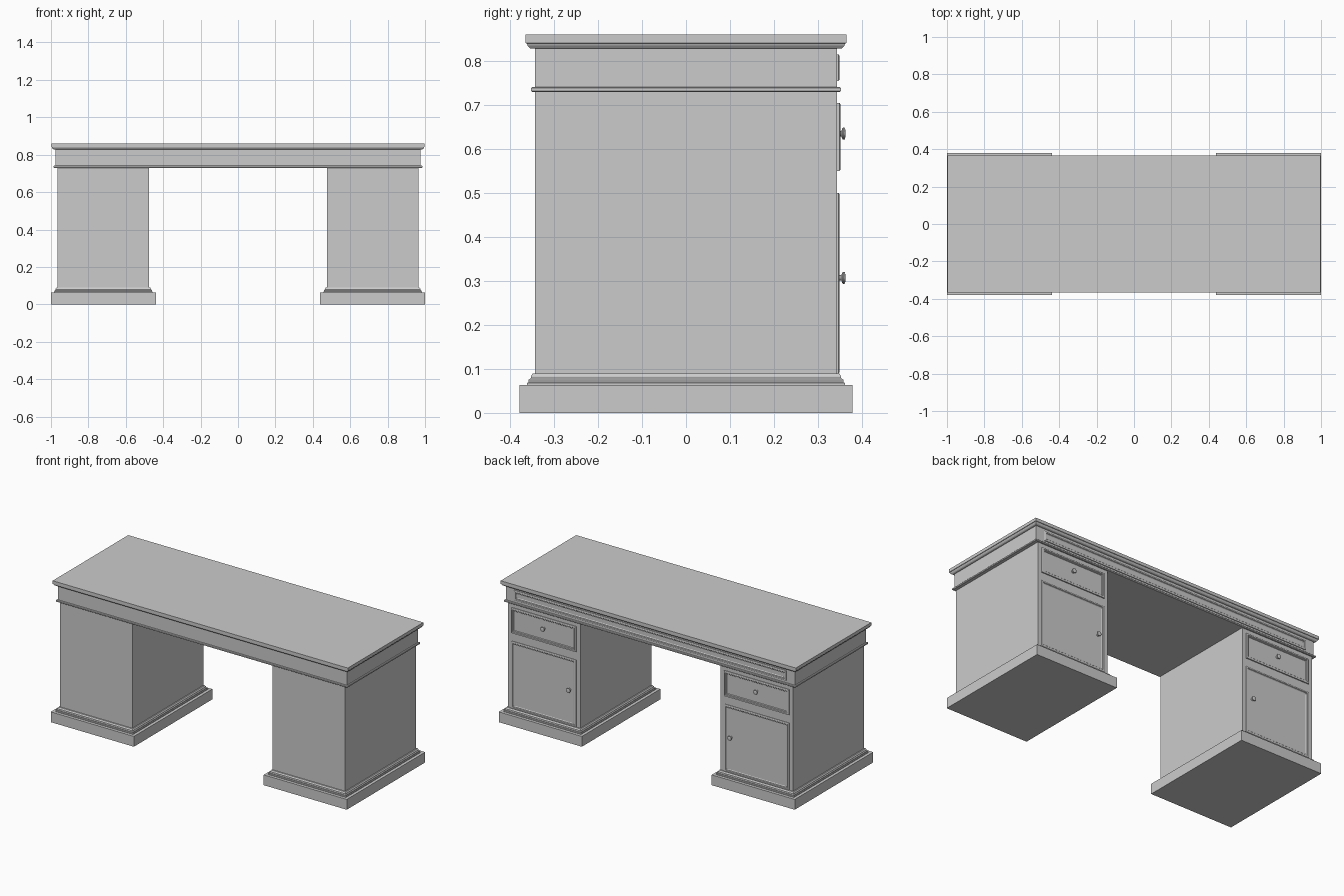
import bpy, bmesh, math

if "Cube" in bpy.data.objects:
    bpy.data.objects.remove(bpy.data.objects["Cube"])


def finish(name, bm, smooth=False):
    bmesh.ops.recalc_face_normals(bm, faces=bm.faces)
    me = bpy.data.meshes.new(name)
    bm.to_mesh(me)
    bm.free()
    ob = bpy.data.objects.new(name, me)
    bpy.context.collection.objects.link(ob)
    if smooth:
        bpy.context.view_layer.objects.active = ob
        ob.select_set(True)
        bpy.ops.object.shade_smooth_by_angle(angle=math.radians(35))
        ob.select_set(False)
    return ob


def loft(name, cx, cy, hx, hy, profile, place):
    """Stack rectangles of half size (hx, hy) grown by offset at each height."""
    bm = bmesh.new()
    rings = []
    for off, h in profile:
        rings.append([bm.verts.new(place(cx + sx * (hx + off), cy + sy * (hy + off), h))
                      for sx, sy in ((-1, -1), (1, -1), (1, 1), (-1, 1))])
    for a, b in zip(rings, rings[1:]):
        for i in range(4):
            j = (i + 1) % 4
            bm.faces.new((a[i], a[j], b[j], b[i]))
    bm.faces.new(rings[0])
    bm.faces.new(rings[-1])
    return finish(name, bm)


def upright(x, y, h):
    return (x, y, h)


def on_back(x, z, h):
    return (x, h, z)


FACE = 0.343  # y of the drawer side


def panel(name, x, z0, z1, hx, out):
    """Moulded frame with a sunken field."""
    prof = [(0, FACE - 0.004), (0, FACE + out - 0.002), (-0.003, FACE + out),
            (-0.010, FACE + out), (-0.013, FACE + out - 0.003),
            (-0.016, FACE + out - 0.003), (-0.019, FACE + 0.001)]
    loft(name, x, (z0 + z1) / 2, hx, (z1 - z0) / 2, prof, on_back)


def knob(name, x, z, y0):
    """Turned knob along y."""
    prof = [(0.009, 0), (0.009, 0.003), (0.006, 0.005), (0.006, 0.009), (0.013, 0.012),
            (0.014, 0.0145), (0.013, 0.017), (0.008, 0.0185)]
    n = 20
    bm = bmesh.new()
    rings = [[bm.verts.new((x + r * math.cos(2 * math.pi * i / n), y0 + h,
                            z + r * math.sin(2 * math.pi * i / n))) for i in range(n)]
             for r, h in prof]
    for a, b in zip(rings, rings[1:]):
        for i in range(n):
            j = (i + 1) % n
            bm.faces.new((a[i], a[j], b[j], b[i]))
    bm.faces.new(rings[0])
    bm.faces.new(rings[-1])
    finish(name, bm, True)


# Pedestals with stepped plinth, drawer and door
for side, s in (("left", -1), ("right", 1)):
    loft(side + "_pedestal", s * 0.72, 0, 0.245, FACE,
         [(0.036, 0), (0.036, 0.063), (0.018, 0.063), (0.018, 0.068), (0.015, 0.070),
          (0.015, 0.075), (0.010, 0.079), (0.010, 0.083), (0.006, 0.089), (0, 0.09),
          (0, 0.735)], upright)
    panel(side + "_drawer", s * 0.72, 0.55, 0.705, 0.22, 0.008)
    panel(side + "_door", s * 0.72, 0.09, 0.50, 0.22, 0.006)
    knob(side + "_drawer_knob", s * 0.72, 0.635, FACE + 0.001)
    knob(side + "_door_knob", s * 0.545, 0.307, FACE + 0.001)

# Frieze with bead along its lower edge
loft("frieze", 0, 0, 0.977, FACE,
     [(0.007, 0.730), (0.009, 0.732), (0.009, 0.739), (0.007, 0.741), (0, 0.741), (0, 0.832)],
     upright)
panel("frieze_drawer", 0, 0.755, 0.815, 0.92, 0.006)

# Table top with moulded underside
loft("table_top", 0, 0, 0.998, 0.365,
     [(-0.013, 0.828), (-0.009, 0.830), (-0.005, 0.835), (-0.003, 0.840), (0, 0.841), (0, 0.86)],
     upright)
